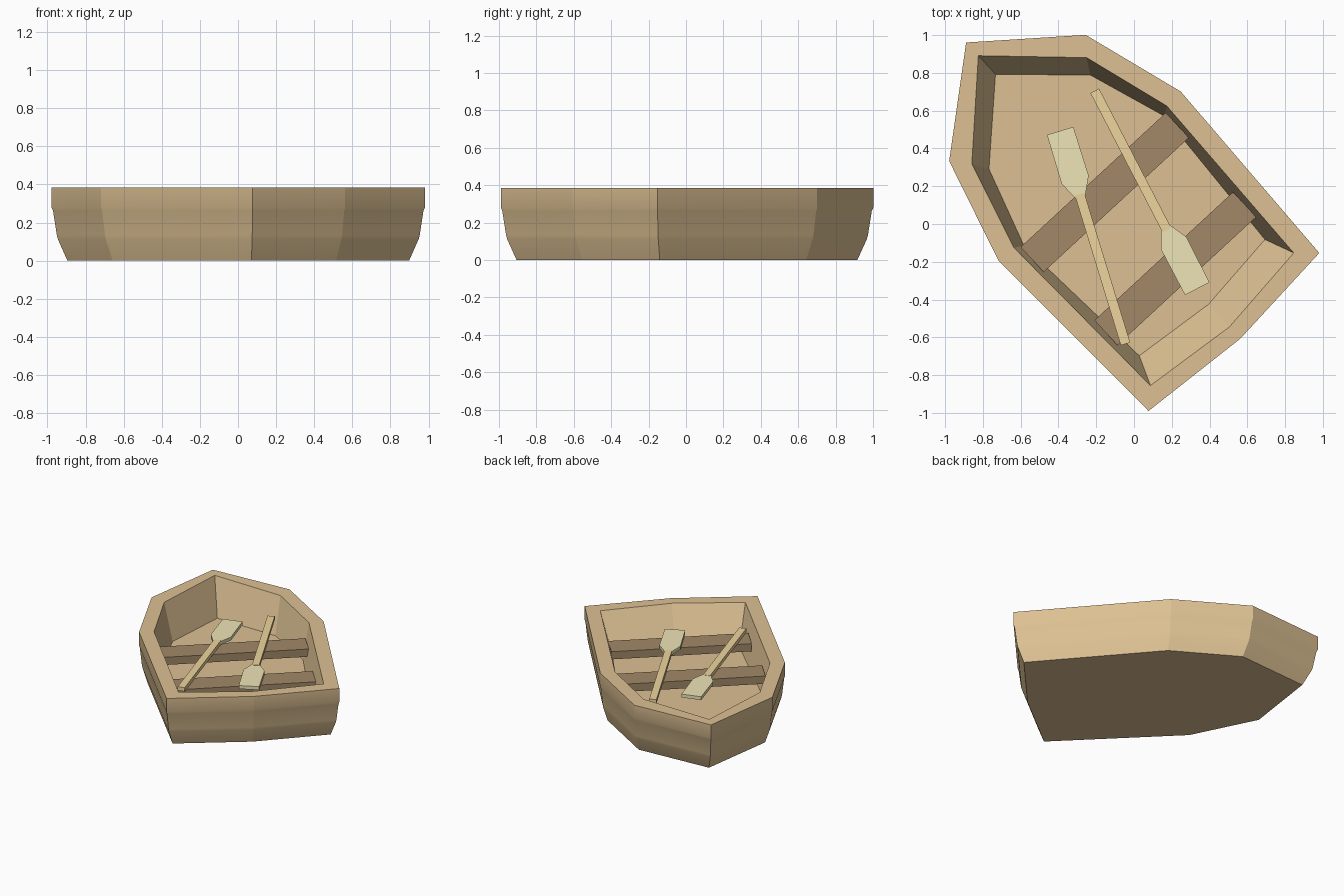
import bpy, bmesh, math
from mathutils import Matrix, Vector

if "Cube" in bpy.data.objects:
    bpy.data.objects.remove(bpy.data.objects["Cube"])

BOW = Vector((-0.679, 0.734))      # heading of the boat
SIDE = Vector((0.734, 0.679))      # across the boat


def material(name, rgb):
    m = bpy.data.materials.new(name)
    m.diffuse_color = (*rgb, 1)
    m.use_nodes = True
    m.node_tree.nodes["Principled BSDF"].inputs["Base Color"].default_value = m.diffuse_color
    return m


def add_object(name, bm, mat):
    bmesh.ops.recalc_face_normals(bm, faces=bm.faces)
    mesh = bpy.data.meshes.new(name)
    bm.to_mesh(mesh)
    bm.free()
    mesh.materials.append(mat)
    ob = bpy.data.objects.new(name, mesh)
    bpy.context.collection.objects.link(ob)
    return ob


def ring(half, z, scale=1.0):
    """Mirror a half outline (along, half width) from bow to stern into a full ring."""
    pts = half + [(s, -w) for s, w in half[-2:0:-1]]
    return [Vector((*(scale * (BOW * s + SIDE * w)), z)) for s, w in pts]


wood = material("hull_wood", (0.72, 0.53, 0.29))
dark = material("seat_wood", (0.36, 0.25, 0.14))
shaft_mat = material("oar_wood", (0.85, 0.66, 0.34))
blade_mat = material("blade_wood", (0.86, 0.78, 0.47))

# Hull: planked outer wall, flat rim, sloped inner wall and floor
outer = [(1.309, 0), (0.909, 0.492), (0.347, 0.658), (-0.779, 0.616), (-0.828, 0)]
inner = [(1.214, 0), (0.817, 0.414), (0.34, 0.552), (-0.687, 0.517), (-0.743, 0)]
floor = [(1.08, 0), (0.735, 0.366), (0.31, 0.506), (-0.531, 0.453), (-0.58, 0)]
planks = [(0.0, 0.915), (0.11, 0.961), (0.135, 0.972),
          (0.262, 0.992), (0.28, 1.0), (0.385, 1.0)]
planks[1] = (0.112, 0.966)
rings = [ring(outer, z, k) for z, k in planks]
rings += [ring(inner, 0.385), ring(floor, 0.113)]
bm = bmesh.new()
loops = [[bm.verts.new(p) for p in r] for r in rings]
for a, b in zip(loops, loops[1:]):
    for i in range(8):
        j = (i + 1) % 8
        bm.faces.new((a[i], a[j], b[j], b[i])).smooth = True
bm.faces.new(loops[0][::-1])
bm.faces.new(loops[-1])
# Only the lengthwise plank lines are softened
for e in bm.edges:
    e.smooth = False
for loop in loops[1:5]:
    for i in range(8):
        bm.edges.get((loop[i], loop[(i + 1) % 8])).smooth = True
add_object("hull", bm, wood)

# Bench seats
for name, s, length in (("front_seat", 0.228, 1.047), ("rear_seat", -0.322, 1.0)):
    bm = bmesh.new()
    bmesh.ops.create_cube(bm, size=1)
    bmesh.ops.scale(bm, vec=(length, 0.18, 0.06), verts=bm.verts)
    ob = add_object(name, bm, dark)
    ob.location = (*(BOW * s), 0.245)
    ob.rotation_euler.z = math.atan2(SIDE.y, SIDE.x)


def slab(name, profile, z0, z1, mat, matrix):
    """Extrude a mirrored (along, half width) profile into a flat slab."""
    bm = bmesh.new()
    pts = profile + [(t, -w) for t, w in reversed(profile)]
    face = bm.faces.new([bm.verts.new((t, w, z0)) for t, w in pts])
    new = bmesh.ops.extrude_face_region(bm, geom=[face])["geom"]
    bmesh.ops.translate(bm, vec=(0, 0, z1 - z0),
                        verts=[v for v in new if isinstance(v, bmesh.types.BMVert)])
    add_object(name, bm, mat).matrix_world = matrix


# Oars lying across the seats
for name, grip, tip in (("left_oar", (-0.045, -0.635), (-0.39, 0.49)),
                        ("right_oar", (-0.208, 0.705), (0.335, -0.343))):
    angle = math.atan2(tip[1] - grip[1], tip[0] - grip[0])
    mat = Matrix.Translation((*grip, 0.275)) @ Matrix.Rotation(angle, 4, 'Z')
    slab(name + "_shaft", [(0, 0.026), (0.83, 0.026)], 0, 0.03, shaft_mat, mat)
    slab(name + "_blade", [(0.815, 0.028), (0.91, 0.075), (1.18, 0.073)],
         0.002, 0.028, blade_mat, mat)
